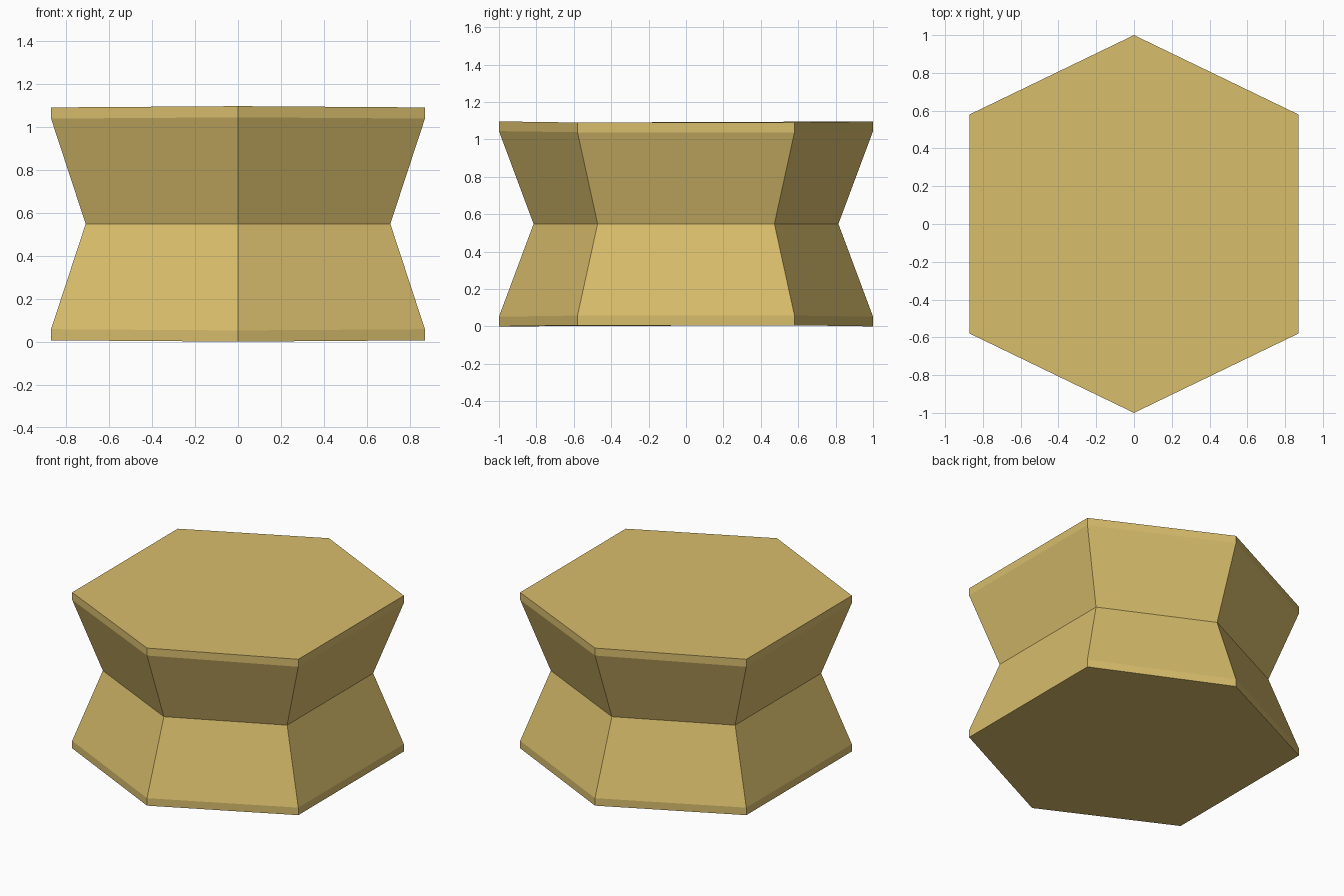
import bpy
import bmesh

if "Cube" in bpy.data.objects:
    bpy.data.objects.remove(bpy.data.objects["Cube"])

# One flat colour for the whole stool
tan = bpy.data.materials.new("warm_tan")
tan.diffuse_color = (0.69, 0.51, 0.15, 1.0)
tan.use_nodes = True
tan.node_tree.nodes["Principled BSDF"].inputs["Base Color"].default_value = tan.diffuse_color

HEX = [(0, -1), (0.87, -0.58), (0.87, 0.58), (0, 1), (-0.87, 0.58), (-0.87, -0.58)]
MID = 0.548                 # waist height
PROFILE = [(1.0, -0.548), (1.0, -0.496), (0.815, 0.0), (1.0, 0.496), (1.0, 0.548)]

bm = bmesh.new()

# Stacked hexagon rings: rim, waist, rim (side corners sit very slightly inward)
rings = []
for scale, dz in PROFILE:
    ring = []
    for x, y in HEX:
        squash = 0.006 if x else 0.0
        inward = squash if dz < 0 else -squash if dz > 0 else 0
        ring.append(bm.verts.new((x * scale, y * scale, MID + dz + inward)))
    rings.append(ring)

# Side walls
for low, high in zip(rings, rings[1:]):
    for i in range(6):
        j = (i + 1) % 6
        bm.faces.new((low[i], low[j], high[j], high[i]))

# Bottom and top caps
bm.faces.new(rings[0][::-1])
bm.faces.new(rings[-1])
bmesh.ops.recalc_face_normals(bm, faces=bm.faces)

mesh = bpy.data.meshes.new("hexagonal_stool")
bm.to_mesh(mesh)
bm.free()
mesh.materials.append(tan)
bpy.context.collection.objects.link(bpy.data.objects.new("hexagonal_stool", mesh))
